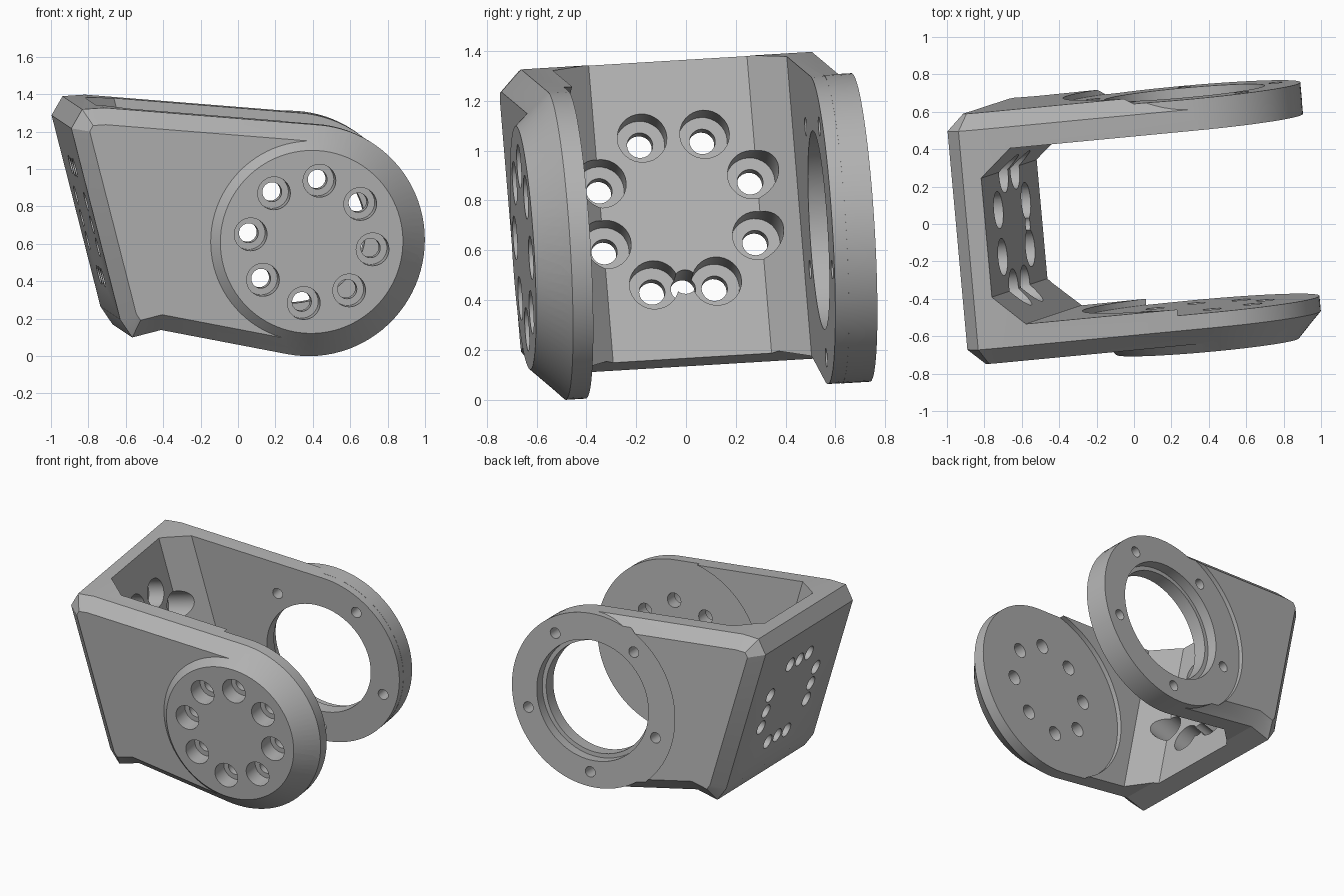
import bpy, bmesh, math
from mathutils import Vector, Matrix

cube = bpy.data.objects.get("Cube")
if cube:
    bpy.data.objects.remove(cube, do_unlink=True)

grey = bpy.data.materials.new("bracket_grey")
grey.use_nodes = True
tone = (0.45, 0.45, 0.45, 1)
grey.diffuse_color = tone
grey.node_tree.nodes["Principled BSDF"].inputs["Base Color"].default_value = tone

# Local frame: x along the arms, y across the bracket, z up
CX, CZ, R = 0.333, 0.65, 0.62       # pivot centre and arm end radius
Y = Vector((0, 1, 0))
WEB_DIR = Vector((-0.247, 0, 0.969)).normalized()   # up along the leaning web
WEB_IN = Vector((0.969, 0, 0.247)).normalized()     # web normal, inwards
WEB_MID = Vector((-0.809, 0.077, 0.717))            # web centre, outer face


def make_object(name, bm):
    bmesh.ops.recalc_face_normals(bm, faces=bm.faces)
    mesh = bpy.data.meshes.new(name)
    bm.to_mesh(mesh)
    bm.free()
    mesh.materials.append(grey)
    obj = bpy.data.objects.new(name, mesh)
    bpy.context.collection.objects.link(obj)
    return obj


def loft(name, loops):
    """Closed solid through loops with equal point counts."""
    bm = bmesh.new()
    rings = [[bm.verts.new(p) for p in loop] for loop in loops]
    n = len(rings[0])
    for low, high in zip(rings, rings[1:]):
        for i in range(n):
            j = (i + 1) % n
            bm.faces.new((low[i], low[j], high[j], high[i]))
    bm.faces.new(rings[0])
    bm.faces.new(rings[-1])
    return make_object(name, bm)


def rod(name, start, axis, length, r0, r1=None, sides=32):
    bm = bmesh.new()
    place = Matrix.Translation(start + axis * length / 2) @ axis.to_track_quat('Z', 'Y').to_matrix().to_4x4()
    bmesh.ops.create_cone(bm, cap_ends=True, segments=sides, radius1=r0,
                          radius2=r0 if r1 is None else r1, depth=length, matrix=place)
    return make_object(name, bm)


def pivot_rod(name, y0, y1, r0, r1=None, angle=0, dist=0, sides=32):
    t = math.radians(angle)
    start = Vector((CX + dist * math.cos(t), y0, CZ + dist * math.sin(t)))
    return rod(name, start, Y, y1 - y0, r0, r1, sides)


def combine(obj, other, operation):
    mod = obj.modifiers.new("join", 'BOOLEAN')
    mod.operation, mod.solver, mod.object = operation, 'EXACT', other
    graph = bpy.context.evaluated_depsgraph_get()
    mesh = bpy.data.meshes.new_from_object(obj.evaluated_get(graph))
    obj.modifiers.clear()
    obj.data = mesh
    bpy.data.objects.remove(other, do_unlink=True)


def cut(other):
    combine(bracket, other, 'DIFFERENCE')


def inset(points, d):
    """Mitred inward offset of an anticlockwise outline."""
    result = []
    for i, p in enumerate(points):
        e0 = (p - points[i - 1]).normalized()
        e1 = (points[(i + 1) % len(points)] - p).normalized()
        n0, n1 = Vector((-e0.y, e0.x)), Vector((-e1.y, e1.x))
        result.append(p + (n0 + n1) * d / (1 + n0.dot(n1)))
    return result


# Side outline: web with clipped corners, tapering to a round end
outline = [Vector(p) for p in ((-0.68, 0.225), (-0.615, 0.13), (-0.46, 0.17))]
for i in range(49):
    t = math.radians(-101 + 187 * i / 48)
    outline.append(Vector((CX + R * math.cos(t), CZ + R * math.sin(t))))
outline += [Vector(p) for p in ((-0.77, 1.36), (-0.89, 1.352), (-0.948, 1.25))]


def at(points, y):
    return [Vector((p.x, y, p.y)) for p in points]


small = inset(outline, 0.085)
bracket = loft("bracket", [at(small, -0.60), at(outline, -0.515),
                           at(outline, 0.66), at(small, 0.745)])

# Space between the arms, with sloped corners against the web
plan = ((0.175, -0.24), (0.335, -0.40), (3, -0.40), (3, 0.545), (0.335, 0.545), (0.175, 0.40))
base = Vector((WEB_MID.x, 0, WEB_MID.z))
floor_loop = [base + WEB_IN * n + Y * c for n, c in plan]
cut(loft("cavity", [[p + WEB_DIR * s for p in floor_loop] for s in (-3, 3)]))

# Shallow round pockets, front boss and rear ring
cut(pivot_rod("front_pocket", -0.433, 0.2, 0.65, sides=96))
cut(pivot_rod("rear_pocket", 0.715, 0.9, 0.65, sides=96))
combine(bracket, pivot_rod("front_boss", -0.65, -0.515, 0.49, 0.618, sides=96), 'UNION')
combine(bracket, pivot_rod("rear_ring", 0.60, 0.715, R + 0.001, sides=96), 'UNION')

# Stepped opening and five screw holes in the rear ring
cut(pivot_rod("ring_opening", 0.3, 0.9, 0.40, sides=80))
cut(pivot_rod("ring_step", 0.64, 0.9, 0.43, sides=80))
for k in range(5):
    cut(pivot_rod("ring_hole", 0.3, 0.9, 0.038, angle=-90 + 72 * k, dist=0.515, sides=20))

# Eight counterbored holes in the front boss
for k in range(8):
    angle = 83 + 45 * k
    cut(pivot_rod("boss_hole", -0.8, -0.2, 0.052, angle=angle, dist=0.33, sides=24))
    cut(pivot_rod("boss_counterbore", -0.8, -0.53, 0.088, angle=angle, dist=0.33))

# Eight counterbored holes in the web
for k in range(8):
    t = math.radians(22.5 + 45 * k)
    p = WEB_MID + (Y * math.cos(t) + WEB_DIR * math.sin(t)) * 0.33
    cut(rod("web_hole", p - WEB_IN * 0.1, WEB_IN, 0.4, 0.052, sides=24))
    cut(rod("web_counterbore", p + WEB_IN * 0.055, WEB_IN, 0.3, 0.1))

# Small holes between the pairs: the lowest goes through, the rest are blind
for k in range(4):
    t = math.radians(90 * k)
    p = WEB_MID + (Y * math.cos(t) + WEB_DIR * math.sin(t)) * 0.3
    cut(rod("web_pin_hole", p - WEB_IN * 0.1, WEB_IN, 0.4 if k == 3 else 0.14, 0.05, sides=24))

# Tilt into the final pose
v = Vector((-0.09, 0.994, 0.06)).normalized()
u = Vector((0.994, 0.09, 0)).normalized()
w = u.cross(v)
bracket.data.transform(Matrix((u, v, w)).transposed().to_4x4())

bpy.ops.object.select_all(action='DESELECT')
bracket.select_set(True)
bpy.context.view_layer.objects.active = bracket
bpy.ops.object.shade_smooth_by_angle(angle=math.radians(25))
